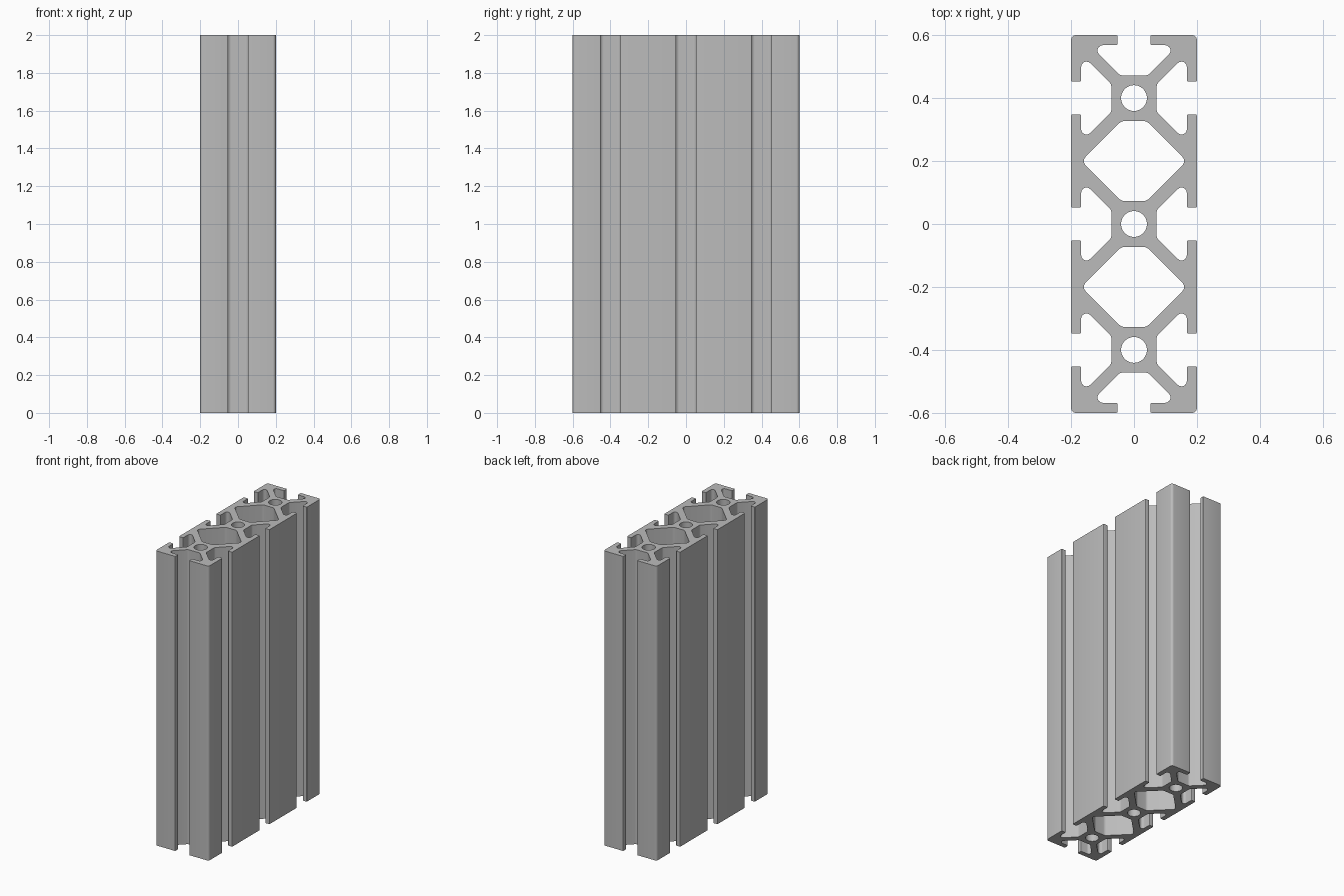
import bpy, bmesh, math
from mathutils import Vector, Matrix

cube = bpy.data.objects.get("Cube")
if cube:
    bpy.data.objects.remove(cube, do_unlink=True)

HEIGHT = 2.0
CELL = 0.4          # spacing of the slot and bore centres
HALF = CELL / 2


def fillet(corners, steps=5):
    """Round each (point, radius) corner of a closed polygon with an arc."""
    result = []
    for i, (p, r) in enumerate(corners):
        a = (corners[i - 1][0] - p).normalized()
        b = (corners[(i + 1) % len(corners)][0] - p).normalized()
        half = a.angle(b) / 2
        centre = p + (a + b).normalized() * r / math.sin(half)
        start = p + a * r / math.tan(half) - centre
        end = p + b * r / math.tan(half) - centre
        sweep = math.atan2(start.x * end.y - start.y * end.x, start.dot(end))
        for k in range(steps + 1):
            result.append(centre + Matrix.Rotation(sweep * k / steps, 2) @ start)
    return result


def slot(y, degrees):
    """T-slot corners, facing outward at the given angle from a core centre."""
    side = [(0.2, 0.052, 0.005), (0.168, 0.052, 0.005),
            (0.168, 0.14, 0.017), (0.072, 0.044, 0.02)]
    pts = [(u, -v, r) for u, v, r in side] + side[::-1]
    turn = Matrix.Rotation(math.radians(degrees), 2)
    return [(turn @ Vector((u, v)) + Vector((0, y)), r) for u, v, r in pts]


def corner(sx, sy):
    return [(Vector((sx * HALF, sy * (CELL + HALF))), 0.016)]


# Outer outline, counter-clockwise
outline = []
for y in (-CELL, 0, CELL):
    outline += slot(y, 0)
outline += corner(1, 1) + slot(CELL, 90) + corner(-1, 1)
for y in (CELL, 0, -CELL):
    outline += slot(y, 180)
outline += corner(-1, -1) + slot(-CELL, 270) + corner(1, -1)
loops = [fillet(outline)]

# Hollow cavities between the cores
cavity = [(0.167, 0, 0.018), (0.04, 0.127, 0.025), (-0.04, 0.127, 0.025),
          (-0.167, 0, 0.018), (-0.04, -0.127, 0.025), (0.04, -0.127, 0.025)]
for y in (-HALF, HALF):
    loops.append(fillet([(Vector((u, v + y)), r) for u, v, r in cavity]))

# Round bores through the cores
for y in (-CELL, 0, CELL):
    angles = [math.tau * k / 40 for k in range(40)]
    loops.append([Vector((0.041 * math.cos(t), y + 0.041 * math.sin(t))) for t in angles])

# Fill the section and extrude it upward
bm = bmesh.new()
edges = []
for loop in loops:
    verts = [bm.verts.new((p.x, p.y, 0)) for p in loop]
    edges += [bm.edges.new((verts[i - 1], verts[i])) for i in range(len(verts))]
bmesh.ops.triangle_fill(bm, edges=edges, use_beauty=True, normal=(0, 0, 1))
extruded = bmesh.ops.extrude_face_region(bm, geom=bm.faces[:], use_keep_orig=True)
top = [g for g in extruded["geom"] if isinstance(g, bmesh.types.BMVert)]
bmesh.ops.translate(bm, verts=top, vec=(0, 0, HEIGHT))
bmesh.ops.recalc_face_normals(bm, faces=bm.faces[:])

mesh = bpy.data.meshes.new("slotted_rail")
bm.to_mesh(mesh)
bm.free()
rail = bpy.data.objects.new("slotted_rail", mesh)
bpy.context.collection.objects.link(rail)

# Plain aluminium grey
grey = bpy.data.materials.new("aluminium_grey")
grey.use_nodes = True
colour = (0.5, 0.5, 0.5, 1)
grey.diffuse_color = colour
grey.node_tree.nodes["Principled BSDF"].inputs["Base Color"].default_value = colour
mesh.materials.append(grey)

bpy.ops.object.select_all(action="DESELECT")
rail.select_set(True)
bpy.context.view_layer.objects.active = rail
bpy.ops.object.shade_smooth_by_angle(angle=math.radians(30))
